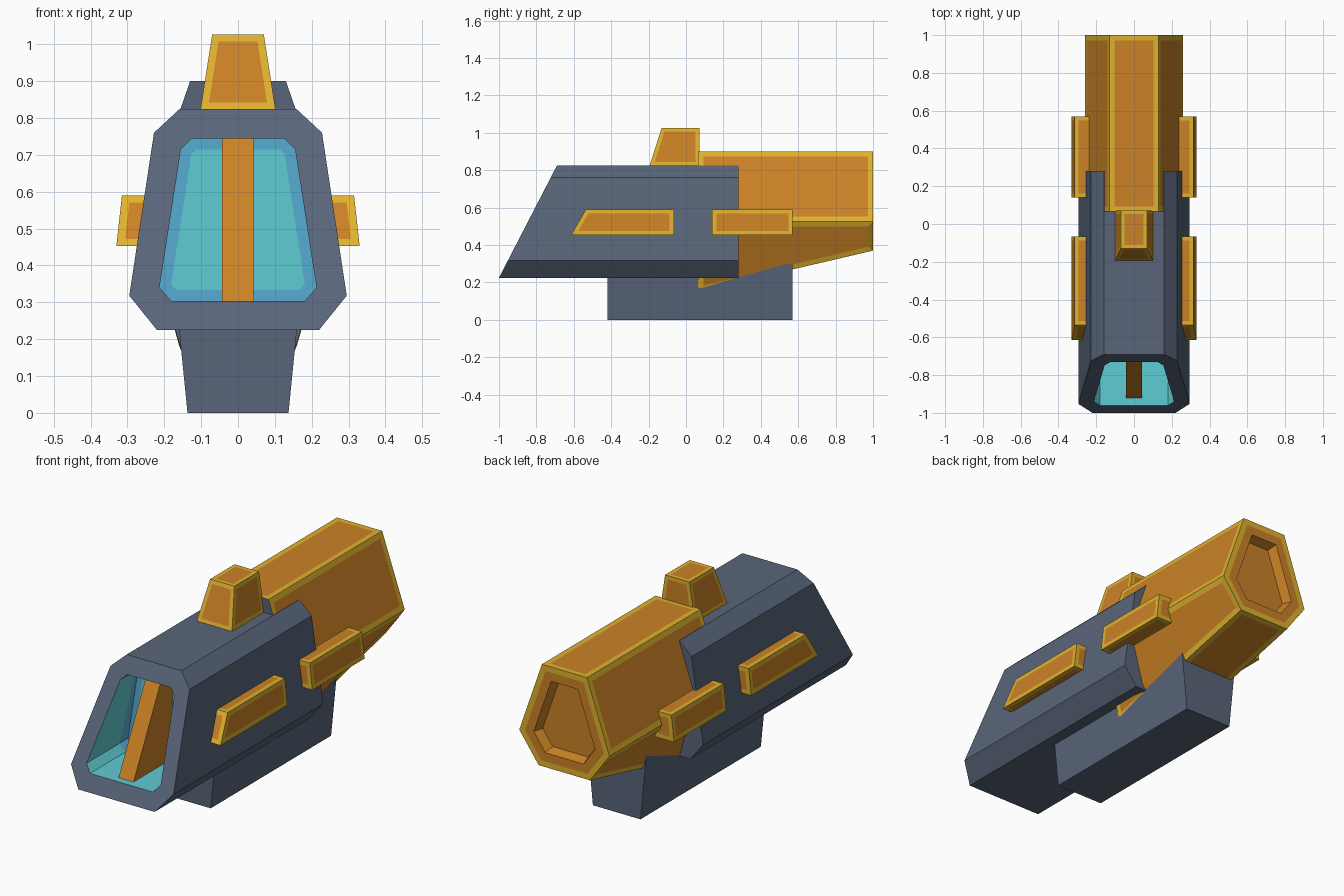
import bpy, bmesh

if "Cube" in bpy.data.objects:
    bpy.data.objects.remove(bpy.data.objects["Cube"])


def material(name, rgb):
    lin = [((c / 255 + 0.055) / 1.055) ** 2.4 for c in rgb]
    m = bpy.data.materials.new(name)
    m.diffuse_color = (*lin, 1)
    m.use_nodes = True
    m.node_tree.nodes["Principled BSDF"].inputs["Base Color"].default_value = m.diffuse_color
    return m


MATS = [material("slate", (89, 101, 121)), material("orange", (203, 130, 38)),
        material("yellow", (224, 178, 46)), material("cyan", (95, 204, 212)),
        material("blue", (88, 172, 212))]
SLATE, ORANGE, YELLOW, CYAN, BLUE = range(5)


def mirrored(half):
    """Half outline (x, z) from bottom to top -> full symmetric ring."""
    return half + [(-x, z) for x, z in reversed(half)]


def loft(rings, band_mats):
    """Join rings of 3D points into a closed solid; one material per band."""
    bm = bmesh.new()
    loops = [[bm.verts.new(p) for p in ring] for ring in rings]
    n = len(loops[0])
    for a, b, mat in zip(loops, loops[1:], band_mats):
        for i in range(n):
            j = (i + 1) % n
            bm.faces.new((a[i], a[j], b[j], b[i])).material_index = mat
    bm.faces.new(loops[0]).material_index = band_mats[0]
    bm.faces.new(loops[-1]).material_index = band_mats[-1]
    bmesh.ops.recalc_face_normals(bm, faces=bm.faces)
    return bm


def inset(bm, faces, width, rim, depth=0.0):
    """Inset each face and colour its rim."""
    res = bmesh.ops.inset_individual(bm, faces=faces, thickness=width, depth=depth,
                                     use_even_offset=True)
    for f in res["faces"]:
        f.material_index = rim


def finish(name, bm):
    me = bpy.data.meshes.new(name)
    bm.to_mesh(me)
    bm.free()
    for m in MATS:
        me.materials.append(m)
    ob = bpy.data.objects.new(name, me)
    bpy.context.collection.objects.link(ob)
    return ob


def slant(z):
    """y of the sloped front plane at height z."""
    return -1 + (z - 0.225) * 0.31 / 0.6


# Shell with sloped mouth and glowing cavity
outer = mirrored([(0.22, 0.225), (0.295, 0.318), (0.228, 0.76), (0.158, 0.825)])
inner = mirrored([(0.18, 0.303), (0.213, 0.34), (0.155, 0.715), (0.125, 0.745)])
bm = loft([[(x, 0.28, z) for x, z in outer],
           [(x, slant(z), z) for x, z in outer],
           [(x, slant(z), z) for x, z in inner],
           [(x, -0.67, z) if z < 0.6 else (x, -0.62, z) for x, z in inner],
           [(x, -0.6, z) for x, z in inner]],
          [SLATE, SLATE, CYAN, BLUE])
bm.faces.ensure_lookup_table()
back = bm.faces[-1]
back.material_index = CYAN
inset(bm, [back], 0.03, BLUE)
finish("shell", bm)

# Upright fin inside the mouth
fin = [(-0.923, 0.298), (-0.69, 0.75), (-0.59, 0.75), (-0.59, 0.298)]
bm = loft([[(x, y, z) for y, z in fin] for x in (-0.043, 0.043)], [ORANGE])
finish("mouth_fin", bm)

# Rear barrel: tapered belly, trimmed edges, recessed tail
def barrel_ring(y):
    return [(x, y, z) for x, z in mirrored(
        [(0.148, 0.37 - (1 - y) * 0.233), (0.26, 0.525), (0.13, 0.90)])]


bm = loft([barrel_ring(0.065), barrel_ring(1.0)], [ORANGE])
tail = [f for f in bm.faces if f.normal.y > 0.9]
nose = [f for f in bm.faces if f.normal.y < -0.9]
sides = [f for f in bm.faces if abs(f.normal.y) < 0.9]
for f in nose:
    f.material_index = SLATE
inset(bm, sides, 0.028, YELLOW)
inset(bm, tail, 0.03, YELLOW)
inset(bm, tail, 0.045, ORANGE)
inset(bm, tail, 0.015, ORANGE, -0.05)
finish("rear_barrel", bm)

# Base block, flaring upward into the body
bm = loft([[(sx * w, y, z) for sx, y in ((-1, -0.42), (1, -0.42), (1, 0.57), (-1, 0.57))]
           for w, z in ((0.137, 0), (0.177, 0.40))], [SLATE])
finish("base", bm)

# Top sight
bm = loft([[(-w, y, z), (w, y, z), (w, 0.072, z), (-w, 0.072, z)]
           for w, y, z in ((0.102, -0.195, 0.823), (0.07, -0.13, 1.027))], [ORANGE])
inset(bm, list(bm.faces), 0.02, YELLOW)
finish("top_sight", bm)

# Side rails: front pair has a raked nose
for name, y_low, y_high, y_end in (("front_rail", -0.615, -0.535, -0.065),
                                   ("rear_rail", 0.14, 0.14, 0.57)):
    for side, s in (("right", 1), ("left", -1)):
        bm = loft([[(s * 0.22, y, z), (s * x, y, z), (s * x, y_end, z), (s * 0.22, y_end, z)]
                   for x, y, z in ((0.33, y_low, 0.453), (0.315, y_high, 0.59))], [ORANGE])
        inset(bm, list(bm.faces), 0.022, YELLOW)
        finish(f"{name}_{side}", bm)
